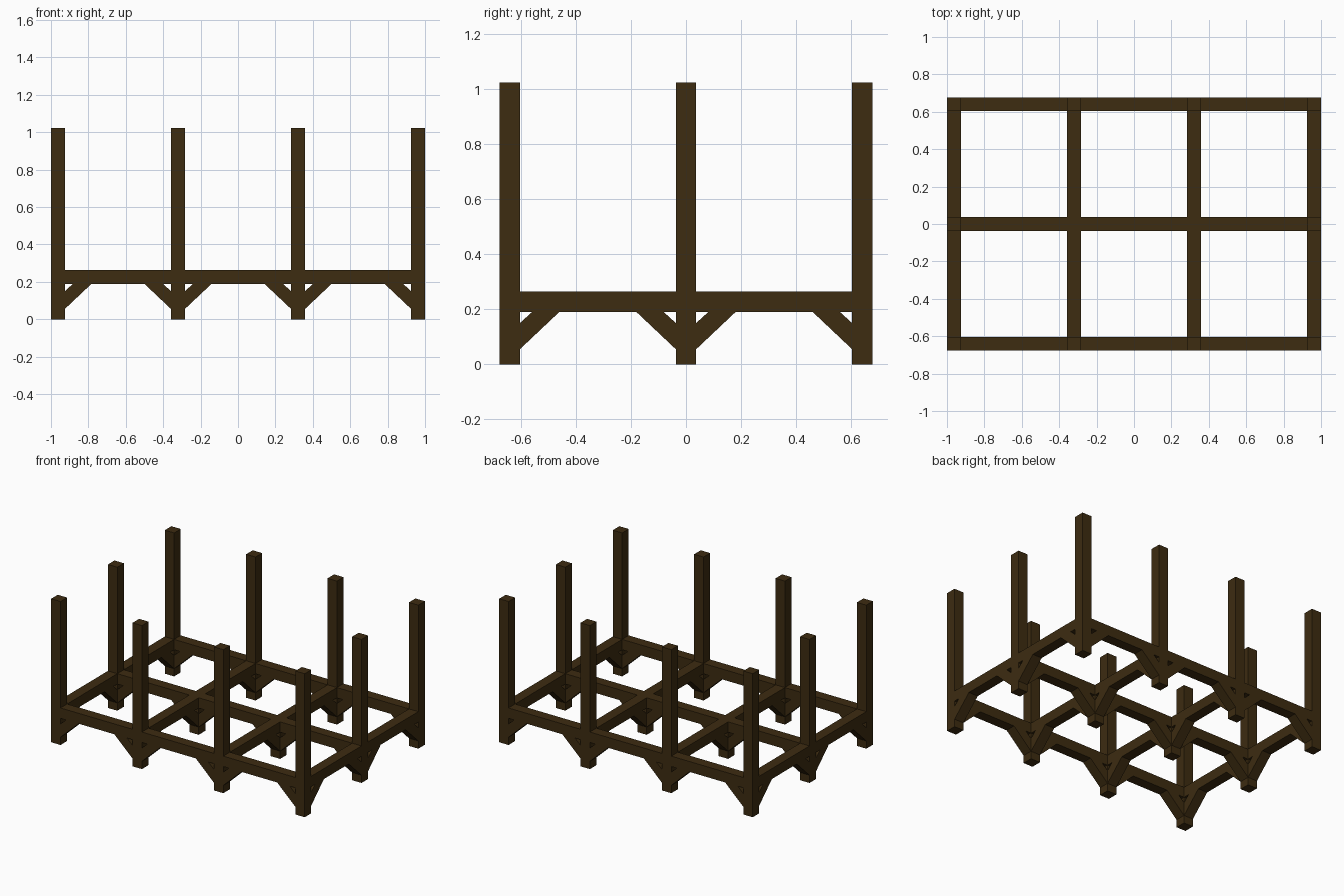
import bpy
from mathutils import Matrix, Vector

if "Cube" in bpy.data.objects:
    bpy.data.objects.remove(bpy.data.objects["Cube"], do_unlink=True)

XS = (-0.963, -0.321, 0.321, 0.963)
YS = (-0.64, 0.0, 0.64)
H = 0.037                      # half the timber thickness
POST_TOP = 1.023
BEAM_LOW, BEAM_TOP = 0.19, 0.264

wood = bpy.data.materials.new("dark_brown_wood")
wood.use_nodes = True
COLOUR = (0.047, 0.025, 0.0055, 1)
wood.diffuse_color = COLOUR
wood.node_tree.nodes["Principled BSDF"].inputs["Base Color"].default_value = COLOUR


def prism(name, profile, depth, matrix):
    """Extrude a profile in the local xz plane by +-depth along local y."""
    n = len(profile)
    verts = [matrix @ Vector((x, y, z)) for y in (-depth, depth) for x, z in profile]
    faces = [tuple(range(n)), tuple(reversed(range(n, 2 * n)))]
    faces += [(i, i + n, (i + 1) % n + n, (i + 1) % n) for i in range(n)]
    mesh = bpy.data.meshes.new(name)
    mesh.from_pydata(verts, [], faces)
    mesh.materials.append(wood)
    obj = bpy.data.objects.new(name, mesh)
    bpy.context.collection.objects.link(obj)


def rect(x0, x1, z0, z1):
    return [(x0, z0), (x1, z0), (x1, z1), (x0, z1)]


# Diagonal brace from post side to beam underside
BRACE = [(H, 0.055), (H + 0.143, BEAM_LOW), (H + 0.044, BEAM_LOW), (H, 0.15)]
DIRECTIONS = ((1, 0), (0, 1), (-1, 0), (0, -1))

for i, x in enumerate(XS):
    for j, y in enumerate(YS):
        # Posts: tall on the perimeter, short feet inside
        inside = 0 < i < len(XS) - 1 and 0 < j < len(YS) - 1
        top = BEAM_TOP if inside else POST_TOP
        place = Matrix.Translation((x, y, 0))
        prism("foot_post" if inside else "tall_post", rect(-H, H, 0, top), H, place)

        for k, (dx, dy) in enumerate(DIRECTIONS):
            if not (0 <= i + dx < len(XS) and 0 <= j + dy < len(YS)):
                continue
            turned = place @ Matrix(((dx, -dy, 0, 0), (dy, dx, 0, 0),
                                     (0, 0, 1, 0), (0, 0, 0, 1)))
            prism("brace", BRACE, H, turned)
            # Beams run to the next post on the right or behind
            if k < 2:
                span = XS[i + 1] - x if dx else YS[j + 1] - y
                prism("beam", rect(H, span - H, BEAM_LOW, BEAM_TOP), H, turned)
